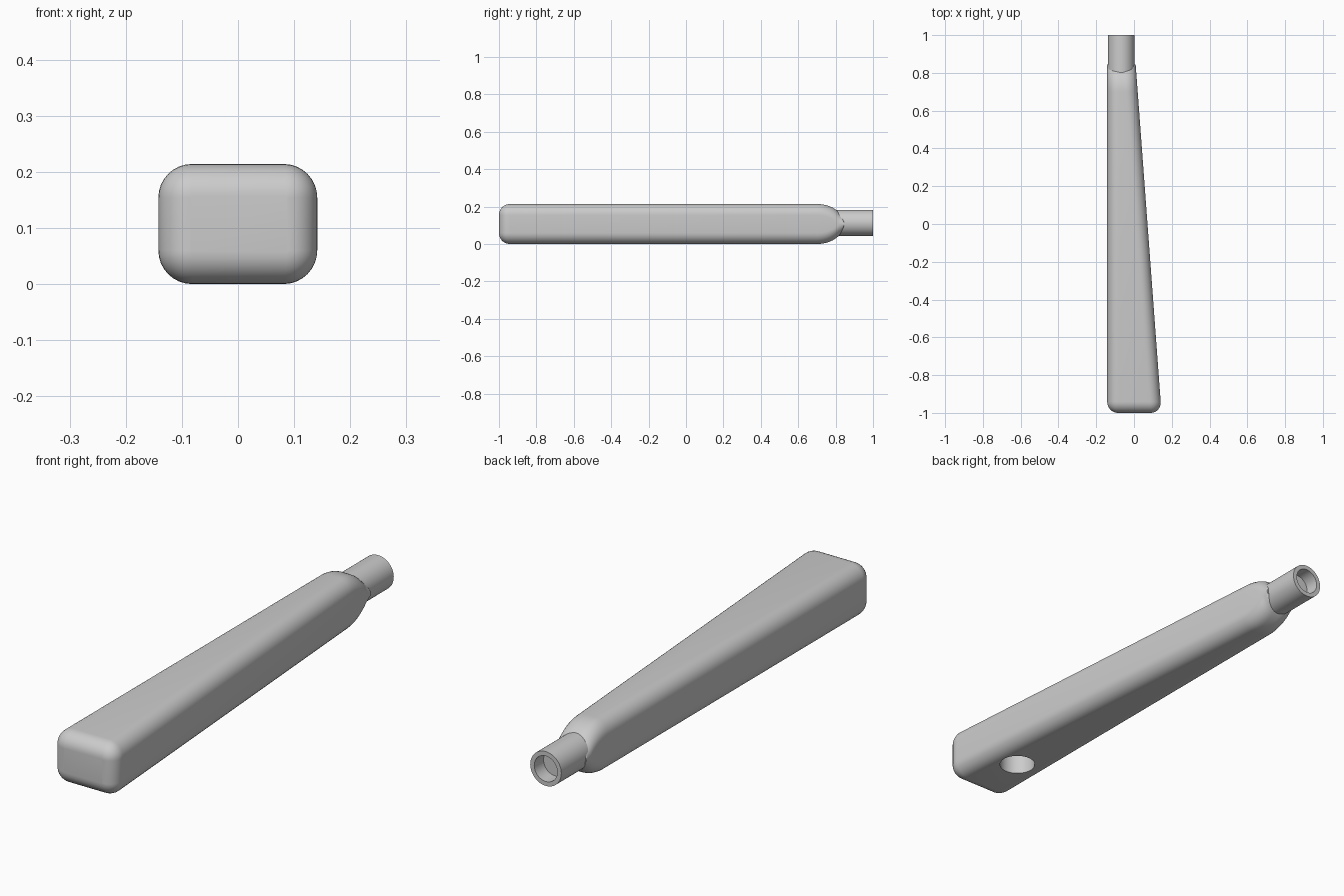
import bpy, bmesh
from math import sin, cos, pi, sqrt

if "Cube" in bpy.data.objects:
    bpy.data.objects.remove(bpy.data.objects["Cube"])

grey = bpy.data.materials.new("plain grey")
grey.use_nodes = True
grey.diffuse_color = (0.6, 0.6, 0.6, 1)
grey.node_tree.nodes["Principled BSDF"].inputs["Base Color"].default_value = (0.6, 0.6, 0.6, 1)

MID_Z = 0.107      # half the body height
EDGE = 0.06        # rounding of the body edges
TUBE_X, TUBE_Z = -0.068, 0.113


def loft(name, rings):
    """Skin a list of equal-length rings and cap both ends."""
    bm = bmesh.new()
    rows = [[bm.verts.new(p) for p in ring] for ring in rings]
    for a, b in zip(rows, rows[1:]):
        for i in range(len(a)):
            j = (i + 1) % len(a)
            bm.faces.new((a[i], a[j], b[j], b[i]))
    bm.faces.new(rows[0])
    bm.faces.new(rows[-1])
    bmesh.ops.recalc_face_normals(bm, faces=bm.faces)
    mesh = bpy.data.meshes.new(name)
    bm.to_mesh(mesh)
    bm.free()
    mesh.materials.append(grey)
    obj = bpy.data.objects.new(name, mesh)
    bpy.context.collection.objects.link(obj)
    return obj


def section(y, inset, half_height):
    """Rounded rectangle across the tapered body at y."""
    x0 = -0.142 + inset
    x1 = 0.142 - 0.0742 * (y + 0.95) - inset
    r = max(min(EDGE - inset, half_height, (x1 - x0) / 2.05), 0.002)
    hx, hz, cx = (x1 - x0) / 2 - r, half_height - r, (x0 + x1) / 2
    points = []
    for corner, (sx, sz) in enumerate(((1, 1), (-1, 1), (-1, -1), (1, -1))):
        for k in range(9):
            a = (corner + k / 8) * pi / 2
            points.append((cx + sx * hx + r * cos(a), y, MID_Z + sz * hz + r * sin(a)))
    return points


def circle(y, r):
    turns = [2 * pi * k / 48 for k in range(48)]
    return [(TUBE_X + r * cos(a), y, TUBE_Z + r * sin(a)) for a in turns]


def smooth(obj):
    bpy.ops.object.select_all(action="DESELECT")
    obj.select_set(True)
    bpy.context.view_layer.objects.active = obj
    bpy.ops.object.shade_smooth_by_angle(angle=pi / 6)


# Tapered body: rounded front, straight middle, domed back
rings = []
for k in range(9):
    a = k / 8 * pi / 2
    inset = (EDGE - 0.003) * (1 - sin(a))
    rings.append(section(-1 + EDGE * (1 - cos(a)), inset, MID_Z - inset))
for k in range(15):
    a = k / 14 * 1.45
    rings.append(section(0.7 + 0.145 * sin(a), 0, MID_Z * cos(a)))
body = loft("handle_body", rings)

# Round blind socket in the underside near the front
bpy.ops.mesh.primitive_cylinder_add(vertices=48, radius=0.07, depth=0.3, location=(0, -0.73, -0.02))
cutter = bpy.context.object
cutter.name = "socket_cutter"
cutter.hide_render = True
cutter.data.materials.append(grey)
cut = body.modifiers.new("socket", "BOOLEAN")
cut.operation = "DIFFERENCE"
cut.solver = "EXACT"
cut.object = cutter
bpy.context.view_layer.objects.active = body
bpy.ops.object.modifier_apply(modifier=cut.name)
bpy.data.objects.remove(cutter)
smooth(body)

# Round peg at the back with a shallow bore
peg = loft("end_peg", [circle(0.72, 0.07), circle(1, 0.07), circle(1, 0.052), circle(0.94, 0.052)])
smooth(peg)
